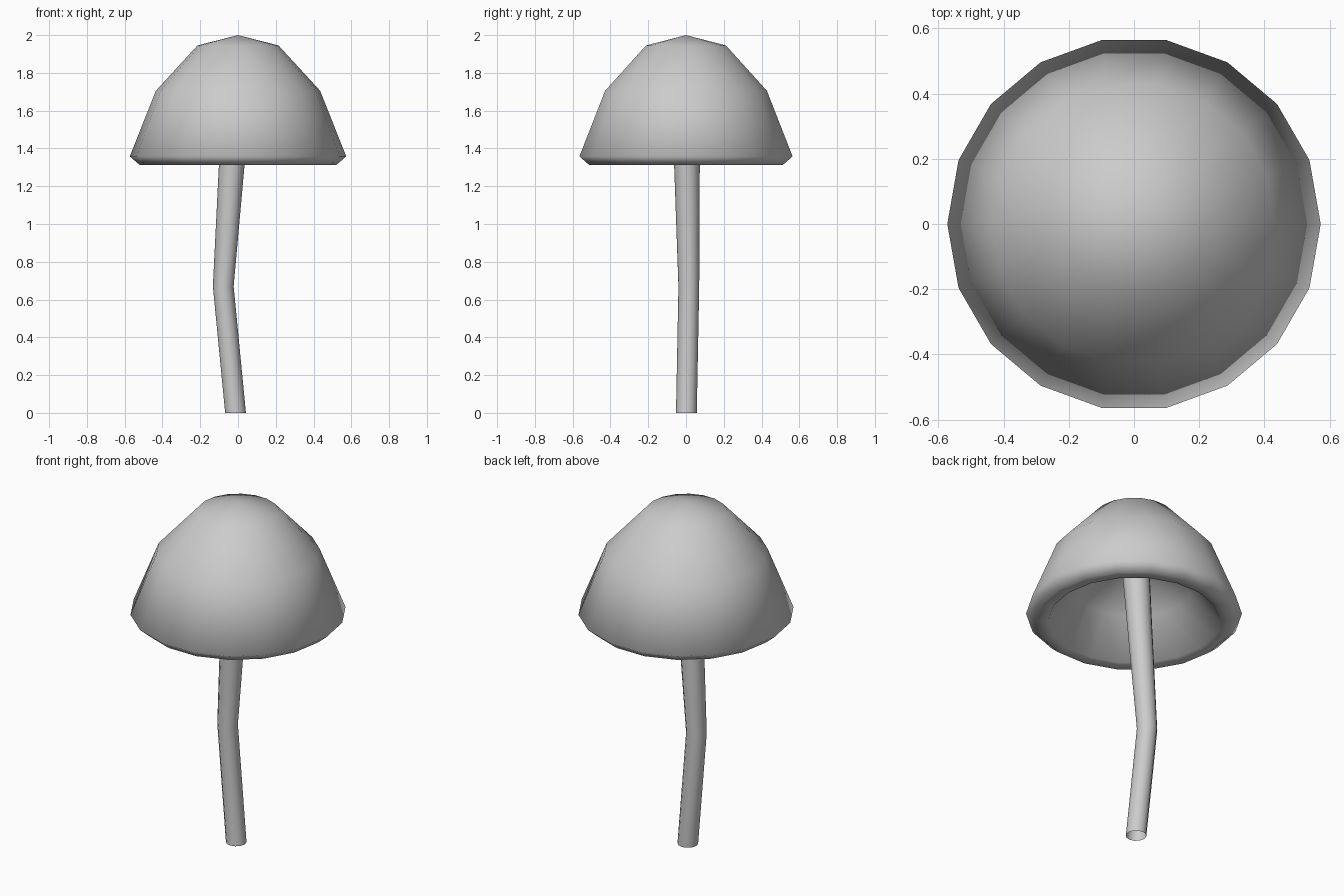
import bpy, bmesh
from math import cos, sin, tau

if "Cube" in bpy.data.objects:
    bpy.data.objects.remove(bpy.data.objects["Cube"])


def loft(name, rings, sides):
    """Bridge circular rings (x, y, z, radius); radius 0 makes a pole."""
    bm = bmesh.new()
    loops = []
    for x, y, z, r in rings:
        if r == 0:
            loops.append([bm.verts.new((x, y, z))] * sides)
        else:
            loops.append([bm.verts.new((x + r * cos(tau * i / sides),
                                        y + r * sin(tau * i / sides), z))
                          for i in range(sides)])
    for a, b in zip(loops, loops[1:]):
        for i in range(sides):
            j = (i + 1) % sides
            quad = [a[i], a[j], b[j], b[i]]
            bm.faces.new(list(dict.fromkeys(quad)))
    bmesh.ops.recalc_face_normals(bm, faces=bm.faces)
    for f in bm.faces:
        f.smooth = True
    mesh = bpy.data.meshes.new(name)
    bm.to_mesh(mesh)
    bm.free()
    obj = bpy.data.objects.new(name, mesh)
    bpy.context.collection.objects.link(obj)
    return obj


# Cap: outer dome, rolled rim, hollow underside
profile = [(0, 2.0), (0.215, 1.945), (0.435, 1.705), (0.573, 1.358),
           (0.52, 1.312), (0.455, 1.317),
           (0.31, 1.52), (0.15, 1.63), (0, 1.66)]
loft("mushroom_cap", [(0, 0, z, r) for r, z in profile], 18)

# Stem: bent tube, open at the foot, running up into the cap
loft("mushroom_stem", [(-0.013, 0.002, 0.0, 0.055),
                       (-0.078, 0.015, 0.67, 0.055),
                       (-0.033, 0.005, 1.315, 0.068),
                       (-0.003, 0.0, 1.75, 0.077)], 12)
